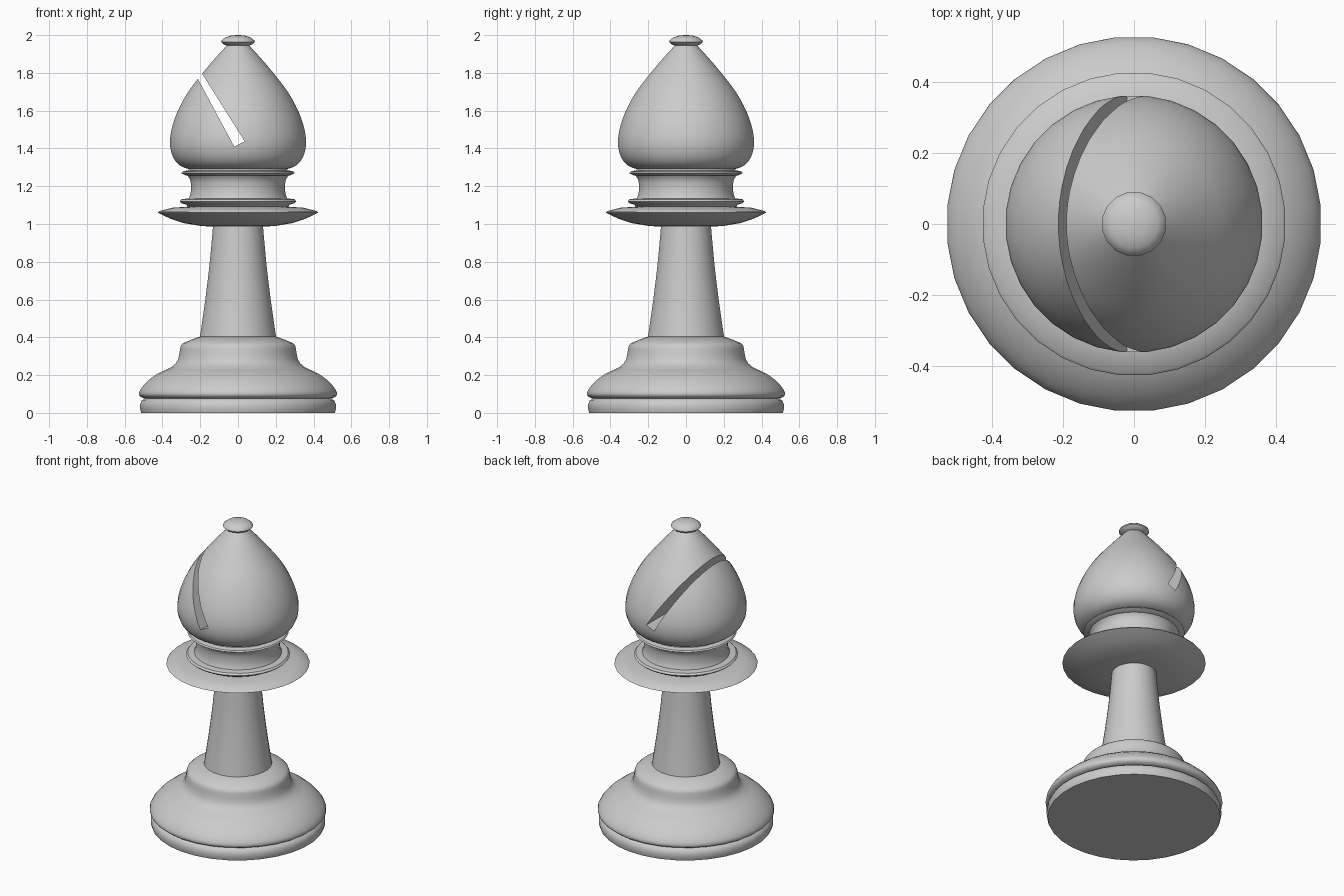
import bpy
import bmesh
from math import pi, sin, cos, radians
from mathutils import Vector

default = bpy.data.objects.get("Cube")
if default:
    bpy.data.objects.remove(default, do_unlink=True)

# One plain grey for the whole piece
GREY = (0.6, 0.6, 0.6, 1.0)
grey = bpy.data.materials.new("light_grey")
grey.use_nodes = True
grey.diffuse_color = GREY
grey.node_tree.nodes["Principled BSDF"].inputs["Base Color"].default_value = GREY


def make_object(name, bm):
    bmesh.ops.recalc_face_normals(bm, faces=bm.faces[:])
    mesh = bpy.data.meshes.new(name)
    bm.to_mesh(mesh)
    bm.free()
    mesh.materials.append(grey)
    obj = bpy.data.objects.new(name, mesh)
    bpy.context.collection.objects.link(obj)
    return obj


def activate(obj):
    bpy.ops.object.select_all(action="DESELECT")
    obj.select_set(True)
    bpy.context.view_layer.objects.active = obj


def smooth(obj, angle=35):
    activate(obj)
    bpy.ops.object.shade_smooth_by_angle(angle=radians(angle))


def spline(points, steps=3):
    """Soft curve through the profile points."""
    p = [Vector(q) for q in points]
    p = [2 * p[0] - p[1]] + p + [2 * p[-1] - p[-2]]
    out = []
    for a, b, c, d in zip(p, p[1:], p[2:], p[3:]):
        for i in range(steps):
            t = i / steps
            out.append(0.5 * (2 * b + (c - a) * t + (2 * a - 5 * b + 4 * c - d) * t ** 2
                              + (3 * b - a - 3 * c + d) * t ** 3))
    return out + [p[-2]]


def lathe(name, profile, sides=32):
    """Turn a (radius, height) profile round z and cap both ends."""
    bm = bmesh.new()
    rings = []
    for r, z in profile:
        rings.append([bm.verts.new((r * cos((i + 0.5) * 2 * pi / sides),
                                    r * sin((i + 0.5) * 2 * pi / sides), z))
                      for i in range(sides)])
    for low, high in zip(rings, rings[1:]):
        for i in range(sides):
            j = (i + 1) % sides
            bm.faces.new((low[i], low[j], high[j], high[i]))
    bm.faces.new(rings[0])
    bm.faces.new(rings[-1])
    return make_object(name, bm)


# Foot: lower disc, swelling base and shoulder
smooth(lathe("foot_disc", [(0.515, 0), (0.521, 0.02), (0.521, 0.045),
                           (0.512, 0.065), (0.495, 0.076)]))
smooth(lathe("base", spline([(0.5, 0.076), (0.524, 0.09), (0.524, 0.115), (0.49, 0.16),
                             (0.43, 0.207), (0.35, 0.245), (0.318, 0.285), (0.308, 0.34),
                             (0.29, 0.37), (0.2, 0.405)], 2)), 45)

# Stem
smooth(lathe("stem", spline([(0.203, 0.4), (0.178, 0.57), (0.152, 0.78), (0.132, 1.0)], 2)))

# Wide collar and the ring on it
smooth(lathe("collar", [(0.12, 0.985), (0.2, 0.99), (0.29, 1.005), (0.36, 1.028),
                        (0.427, 1.06), (0.42, 1.068), (0.35, 1.086), (0.25, 1.093)]))
smooth(lathe("lower_ring", [(0.26, 1.085), (0.275, 1.102), (0.3, 1.11), (0.31, 1.12),
                            (0.3, 1.131), (0.26, 1.136)]))

# Waisted neck and the ring above it
smooth(lathe("neck", spline([(0.264, 1.13), (0.253, 1.16), (0.25, 1.2),
                             (0.255, 1.235), (0.27, 1.258)], 2)))
smooth(lathe("upper_ring", [(0.25, 1.255), (0.28, 1.258), (0.302, 1.27),
                            (0.295, 1.278), (0.265, 1.284), (0.255, 1.3)]))

# Head
head = lathe("head", spline([(0.24, 1.285), (0.305, 1.307), (0.345, 1.353), (0.362, 1.42),
                             (0.354, 1.5), (0.322, 1.595), (0.268, 1.695), (0.2, 1.785),
                             (0.126, 1.873), (0.055, 1.95)]))

# Tapered slanting slot cut through the head
bm = bmesh.new()
outline = [(-0.02, 1.41), (0.036, 1.437), (-0.254, 1.897), (-0.267, 1.87)]
front = bm.faces.new([bm.verts.new((x, -0.6, z)) for x, z in outline])
moved = bmesh.ops.extrude_face_region(bm, geom=[front])["geom"]
bmesh.ops.translate(bm, vec=(0, 1.2, 0),
                    verts=[g for g in moved if isinstance(g, bmesh.types.BMVert)])
if front.is_valid and not any(len(e.link_faces) > 2 for e in bm.edges):
    bmesh.ops.holes_fill(bm, edges=[e for e in bm.edges if e.is_boundary], sides=4)
cutter = make_object("slot_cutter", bm)
cutter.hide_render = True

cut = head.modifiers.new("slot", "BOOLEAN")
cut.operation = "DIFFERENCE"
cut.solver = "EXACT"
cut.object = cutter
activate(head)
bpy.ops.object.modifier_apply(modifier=cut.name)
bpy.data.objects.remove(cutter, do_unlink=True)
smooth(head)

# Finial knob
smooth(lathe("finial", [(0.05, 1.94), (0.078, 1.951), (0.091, 1.964), (0.088, 1.973),
                        (0.068, 1.988), (0.038, 1.997), (0.01, 2.0)], 16), 50)
